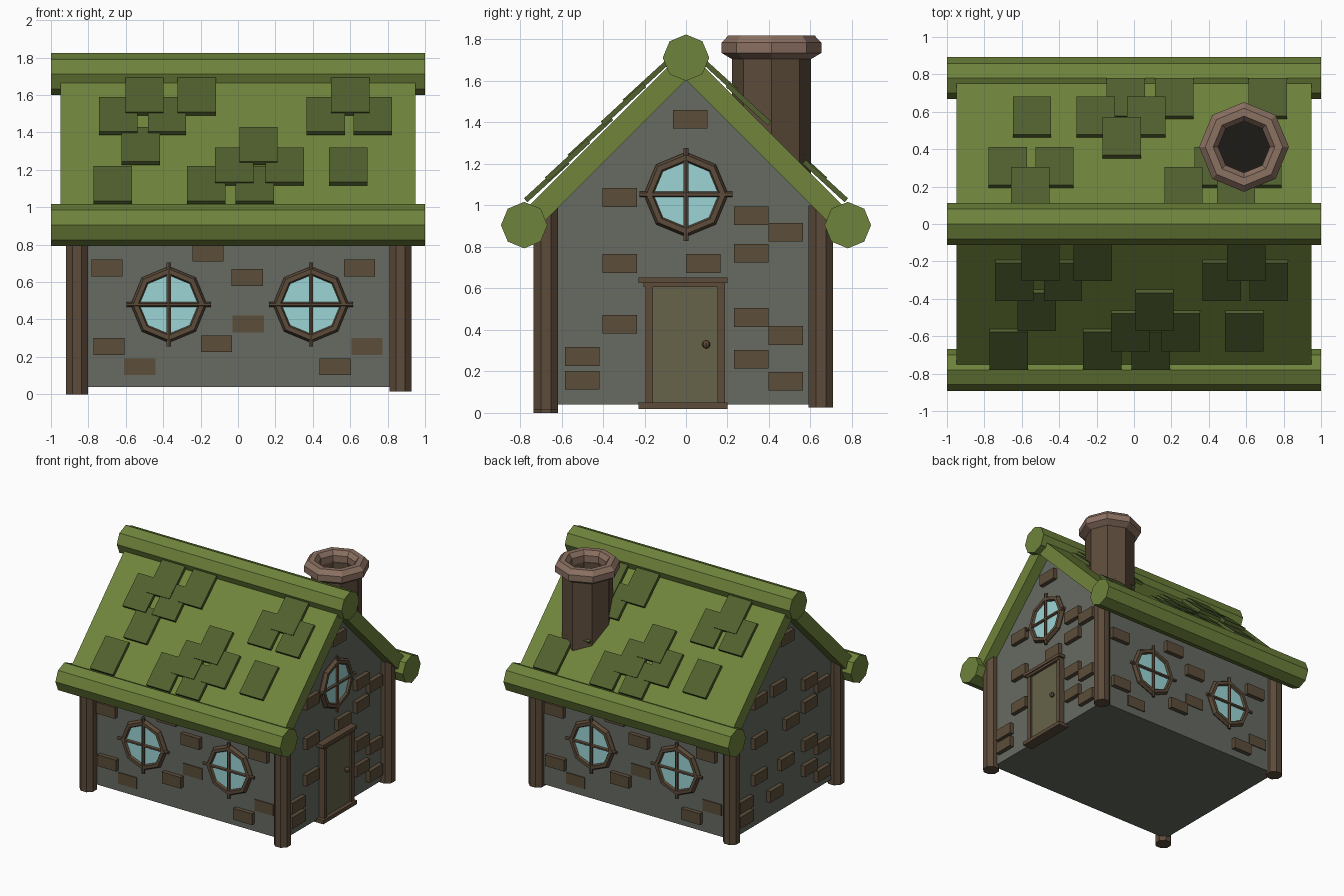
import bpy, bmesh
from math import pi, radians, sin, cos
from mathutils import Matrix, Vector

if "Cube" in bpy.data.objects:
    bpy.data.objects.remove(bpy.data.objects["Cube"])


def material(name, r, g, b):
    m = bpy.data.materials.new(name)
    m.diffuse_color = [(c / 255) ** 2.2 for c in (r, g, b)] + [1]
    m.use_nodes = True
    m.node_tree.nodes["Principled BSDF"].inputs["Base Color"].default_value = m.diffuse_color
    return m


MOSS = material("moss", 112, 132, 62)
LOG = material("moss_log", 110, 130, 62)
SHINGLE = material("shingle", 82, 96, 50)
STONE = material("stone", 102, 106, 97)
WOOD = material("wood", 92, 76, 60)
BRICK = material("brick", 92, 78, 60)
GLASS = material("glass", 155, 212, 212)
DOOR = material("door", 102, 99, 75)
CAP = material("chimney_cap", 138, 112, 98)
SOOT = material("soot", 35, 33, 28)


def finish(bm, name, mat, matrix=Matrix()):
    bmesh.ops.transform(bm, matrix=matrix, verts=bm.verts)
    bmesh.ops.recalc_face_normals(bm, faces=bm.faces)
    me = bpy.data.meshes.new(name)
    bm.to_mesh(me)
    bm.free()
    me.materials.append(mat)
    ob = bpy.data.objects.new(name, me)
    bpy.context.collection.objects.link(ob)
    return ob


def box(name, size, mat, loc, frame=Matrix()):
    bm = bmesh.new()
    bmesh.ops.create_cube(bm, size=1)
    return finish(bm, name, mat, frame @ Matrix.Translation(loc) @ Matrix.Diagonal((*size, 1)))


def cylinder(name, r, length, mat, matrix, sides=8):
    bm = bmesh.new()
    bmesh.ops.create_cone(bm, cap_ends=True, segments=sides, radius1=r, radius2=r, depth=length)
    return finish(bm, name, mat, matrix)


def prism(name, profile, half, mat):
    # (y, z) profile extruded along x
    bm = bmesh.new()
    f = bm.faces.new([bm.verts.new((-half, y, z)) for y, z in profile])
    ext = bmesh.ops.extrude_face_region(bm, geom=[f], use_keep_orig=True)["geom"]
    bmesh.ops.translate(bm, vec=(2 * half, 0, 0), verts=[v for v in ext if isinstance(v, bmesh.types.BMVert)])
    return finish(bm, name, mat)


def lathe(name, profile, mat, matrix, sides=8):
    # closed (r, z) profile turned round z
    bm = bmesh.new()
    rings = [[bm.verts.new((r * cos(2 * pi * i / sides), r * sin(2 * pi * i / sides), z))
              for r, z in profile] for i in range(sides)]
    n = len(profile)
    for i in range(sides):
        a, b = rings[i], rings[(i + 1) % sides]
        for j in range(n):
            k = (j + 1) % n
            bm.faces.new((a[j], b[j], b[k], a[k]))
    return finish(bm, name, mat, matrix)


T = Matrix.Translation
RX, RY, RZ = (lambda a: Matrix.Rotation(a, 4, 'X')), (lambda a: Matrix.Rotation(a, 4, 'Y')), (lambda a: Matrix.Rotation(a, 4, 'Z'))
WX, WY = 0.86, 0.65

# Wall frames: local x runs along the wall, local -y points outwards
FRONT = T((0, -WY, 0))
BACK = RZ(pi) @ FRONT
RIGHT = RZ(pi / 2) @ T((0, -WX, 0))
LEFT = RZ(pi) @ RIGHT

# Walls with gables, and roof shell
prism("walls", [(-WY, .04), (WY, .04), (WY, .97), (0, 1.62), (-WY, .97)], WX, STONE)
prism("roof", [(0, 1.755), (.77, .985), (.70, .905), (0, 1.605), (-.70, .905), (-.77, .985)], .95, MOSS)

# Ridge and eave logs
for name, y, z in (("ridge_log", 0, 1.712), ("front_eave_log", -.78, .905), ("back_eave_log", .78, .905)):
    cylinder(name, .112, 2, LOG, T((0, y, z)) @ RY(pi / 2))

# Corner posts
for x, y, z in ((-.86, -.675, 0), (.868, -.675, .015), (-.86, .65, .025), (.868, .65, .025)):
    cylinder("corner_post", .064, 1.0 - z, WOOD, T((x, y, (1.0 + z) / 2)) @ RZ(pi / 8))

# Shingles: (x, y of the lower edge) on the front slope, turned round for the back
shingles = [(-.50, -.28), (-.22, -.28), (-.64, -.385), (-.38, -.385), (-.52, -.545),
            (-.67, -.755), (.11, -.545), (-.02, -.655), (.25, -.655), (-.17, -.755),
            (.09, -.755), (.60, -.28), (.47, -.385), (.72, -.385), (.59, -.655)]
for side, turn in (("front", Matrix()), ("back", T((.045, 0, 0)) @ RZ(pi))):
    for x, y in shingles:
        slope = T((x, y + .10, 1.755 + y + .10)) @ RX(radians(42.5))
        box(side + "_shingle", (.205, .275, .025), SHINGLE, (0, 0, .024), turn @ slope)

# Chimney
pos = T((.588, .412, 0))
lathe("chimney_stack", [(.19, 1.08), (.19, 1.72), (.15, 1.72), (.15, 1.08)], WOOD, pos)
cylinder("chimney_flue", .155, .02, SOOT, pos @ T((0, 0, 1.60)))
lathe("chimney_cap", [(.19, 1.705), (.24, 1.735), (.24, 1.785), (.207, 1.82),
                      (.165, 1.82), (.138, 1.785), (.138, 1.735), (.16, 1.705)], CAP, pos)


# Round windows with crossbars
def window(frame, x, z):
    m = frame @ T((x, -.01, z)) @ RX(pi / 2)
    ring = [(.178 + .026 * cos(a * pi / 3), .03 * sin(a * pi / 3)) for a in range(6)]
    lathe("window_ring", ring, WOOD, m)
    cylinder("window_glass", .165, .02, GLASS, m)
    cylinder("window_bar", .013, .45, WOOD, m @ T((0, 0, .015)) @ RX(pi / 2), 6)
    cylinder("window_bar", .013, .45, WOOD, m @ T((0, 0, .015)) @ RY(pi / 2), 6)


for frame in (FRONT, BACK):
    window(frame, -.37, .48)
    window(frame, .39, .48)
window(RIGHT, 0, 1.053)

# Bricks standing proud of the walls
long_bricks = [(-.70, .675, .035), (-.16, .755, .035), (.05, .625, .035), (.65, .675, .035), (-.69, .255, .035),
               (.055, .375, .008), (-.115, .27, .035), (-.525, .147, .008), (.69, .255, .008), (.52, .147, .035)]
gable_bricks = [(.02, 1.415), (-.32, 1.038), (.315, .95), (.48, .87), (.315, .77), (-.32, .72), (.083, .72),
                (.315, .46), (.48, .373), (-.32, .427), (.315, .258), (-.50, .272), (-.50, .157), (.48, .152)]
plain_bricks = [(-.08, 1.05), (.02, .42), (-.12, .22)]
for frame in (FRONT, BACK):
    for x, z, d in long_bricks:
        box("wall_brick", (.167, .06, .09), BRICK, (x, .03 - d, z), frame)
for frame, bricks in ((RIGHT, gable_bricks), (LEFT, gable_bricks + plain_bricks)):
    for x, z in bricks:
        box("gable_brick", (.167, .06, .09), BRICK, (x, -.005, z), frame)

# Door, frame and knob
box("door_panel", (.34, .05, .57), DOOR, (-.003, -.005, .335), RIGHT)
for x in (-.178, .17):
    box("door_jamb", (.036, .07, .58), WOOD, (x, -.01, .335), RIGHT)
box("door_lintel", (.43, .09, .026), WOOD, (-.015, -.015, .640), RIGHT)
box("door_lintel_trim", (.39, .08, .02), WOOD, (-.01, -.012, .618), RIGHT)
box("door_sill", (.43, .09, .03), WOOD, (-.015, -.015, .034), RIGHT)
bm = bmesh.new()
bmesh.ops.create_uvsphere(bm, u_segments=8, v_segments=6, radius=.02)
finish(bm, "door_knob", WOOD, RIGHT @ T((.097, -.045, .33)))
